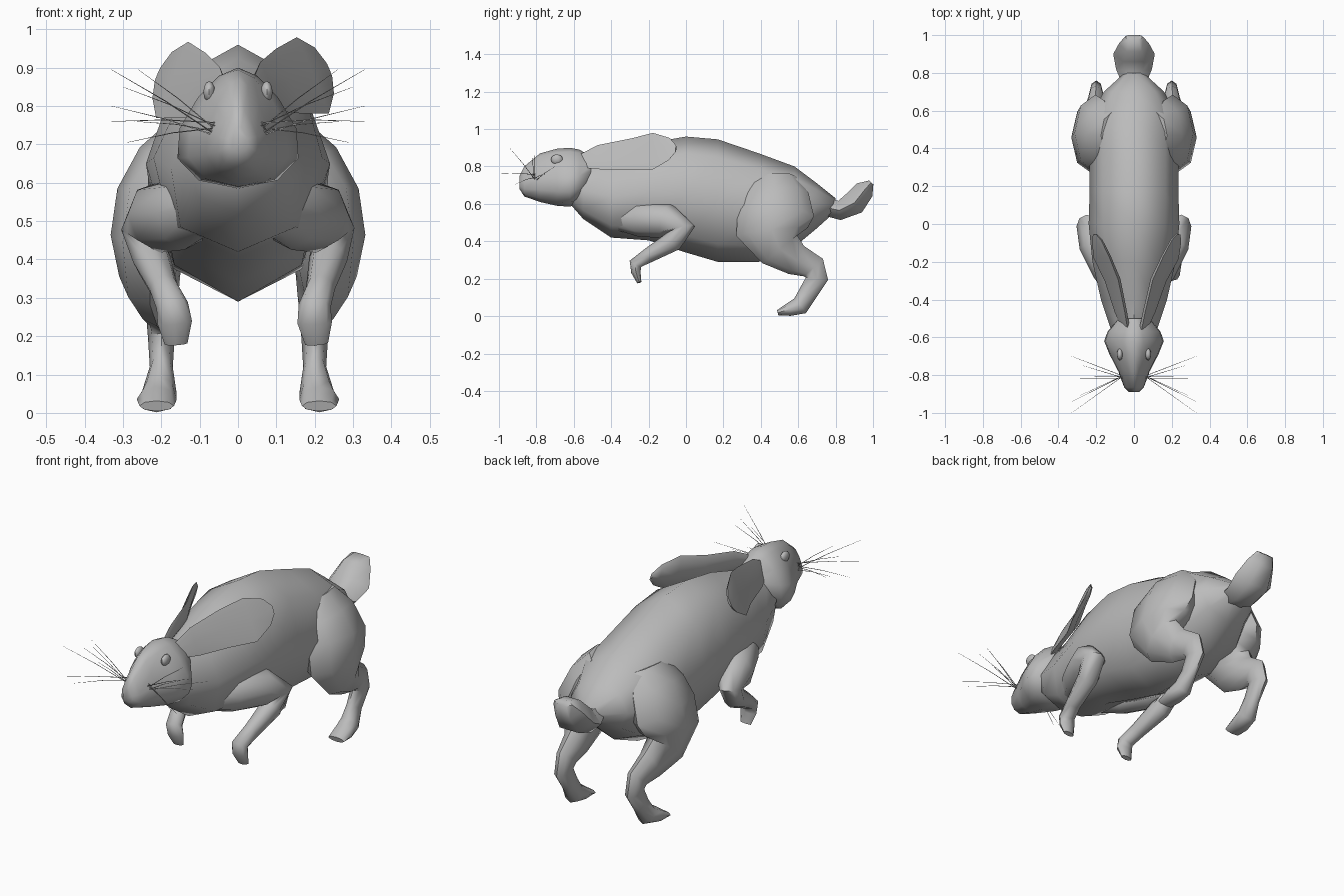
import bpy, bmesh, math
from mathutils import Vector

cube = bpy.data.objects.get("Cube")
if cube:
    bpy.data.objects.remove(cube, do_unlink=True)


def make_material(name, value):
    mat = bpy.data.materials.new(name)
    mat.use_nodes = True
    color = (value, value, value, 1)
    mat.diffuse_color = color
    mat.node_tree.nodes["Principled BSDF"].inputs["Base Color"].default_value = color
    return mat


grey = make_material("plain grey", 0.5)


def finish(name, bm, angle=60):
    bmesh.ops.recalc_face_normals(bm, faces=bm.faces)
    mesh = bpy.data.meshes.new(name)
    bm.to_mesh(mesh)
    bm.free()
    obj = bpy.data.objects.new(name, mesh)
    bpy.context.collection.objects.link(obj)
    mesh.materials.append(grey)
    bpy.ops.object.select_all(action="DESELECT")
    obj.select_set(True)
    bpy.context.view_layer.objects.active = obj
    bpy.ops.object.shade_smooth_by_angle(angle=math.radians(angle))
    return obj


def skin(name, rings):
    """Join rings of points into a closed tube."""
    bm = bmesh.new()
    loops = [[bm.verts.new(p) for p in ring] for ring in rings]
    n = len(loops[0])
    for a, b in zip(loops, loops[1:]):
        for i in range(n):
            j = (i + 1) % n
            bm.faces.new((a[i], a[j], b[j], b[i]))
    bm.faces.new(loops[0])
    bm.faces.new(loops[-1])
    return finish(name, bm)


def slices(name, sections, sides):
    """Upright slices given as y, bottom, top, half width, narrowing of the upper half."""
    rings = []
    for y, low, high, rx, pear in sections:
        ring = []
        for i in range(sides):
            a = 2 * math.pi * i / sides - math.pi / 2
            x = rx * math.cos(a) * (1 - pear * math.sin(a))
            ring.append((x, y, (low + high) / 2 + (high - low) / 2 * math.sin(a)))
        rings.append(ring)
    return skin(name, rings)


def limb(name, path, side=1, sides=8, cup=1.0, roll=0.0):
    """Tube along points given as x, y, z, sideways radius, other radius."""
    pts = [Vector(p[:3]) for p in path]
    rings = []
    for k, p in enumerate(pts):
        t = Vector()
        if k:
            t += (p - pts[k - 1]).normalized()
        if k < len(pts) - 1:
            t += (pts[k + 1] - p).normalized()
        t.normalize()
        u = Vector((1, 0, roll))
        u = (u - t * u.dot(t)).normalized()
        v = t.cross(u)
        ring = []
        for i in range(sides):
            a = 2 * math.pi * i / sides
            c = math.cos(a) * (cup if math.cos(a) > 0.1 else 1)
            q = p + u * c * path[k][3] + v * math.sin(a) * path[k][4]
            ring.append((q.x * side, q.y, q.z))
        rings.append(ring)
    return skin(name, rings)


# Torso and head
slices("body", [
    (-.62, .60, .82, .09, .2), (-.55, .52, .83, .125, .3), (-.40, .42, .86, .175, .3),
    (-.20, .405, .925, .22, .18), (0, .34, .96, .24, .05), (.17, .29, .945, .235, 0),
    (.39, .29, .87, .235, 0), (.58, .37, .80, .225, 0), (.70, .47, .71, .16, 0),
    (.80, .56, .63, .05, 0)], sides=8)
slices("head", [
    (-.89, .68, .75, .025, .4), (-.865, .64, .80, .05, .4), (-.78, .61, .87, .08, .4),
    (-.69, .59, .895, .125, .4), (-.62, .585, .90, .152, .4), (-.57, .615, .89, .135, .4),
    (-.50, .70, .85, .08, .3)], sides=12)

# Tail
limb("tail", [
    (0, .71, .59, .05, .05), (0, .82, .565, .095, .06), (0, .90, .605, .11, .075),
    (0, .955, .675, .08, .062), (0, .99, .715, .05, .018)], sides=6)

# Paired limbs and eyes; the right forearm leans inward
front_leg = [
    (.07, -.40, .53, .05, .06), (.14, -.25, .52, .08, .095), (.205, -.10, .51, .09, .095),
    (.25, -.01, .47, .055, .06), (.235, -.07, .40, .05, .055), (.215, -.20, .325, .038, .04),
    (.20, -.27, .28, .042, .035), (.20, -.268, .235, .045, .025), (.205, -.25, .18, .03, .012)]
hind_leg = [
    (.12, .47, .74, .06, .12), (.16, .475, .65, .105, .18), (.205, .48, .55, .115, .205),
    (.225, .46, .45, .108, .192), (.23, .50, .36, .08, .12), (.21, .59, .30, .055, .085),
    (.20, .68, .26, .04, .07), (.20, .70, .20, .035, .06), (.20, .65, .12, .03, .05),
    (.205, .61, .055, .045, .05), (.212, .55, .035, .052, .035), (.212, .49, .018, .045, .014)]
for label, side, lean in (("left", 1, 0), ("right", -1, .15)):
    limb(label + "_front_leg",
         [(x - lean * max(0, .47 - z), y, z, a, b) for x, y, z, a, b in front_leg], side)
    limb(label + "_hind_leg", hind_leg, side)
    bm = bmesh.new()
    bmesh.ops.create_uvsphere(bm, u_segments=10, v_segments=6, radius=1)
    for v in bm.verts:
        v.co = ((.075 + v.co.x * .016) * side, -.69 + v.co.y * .032, .837 + v.co.z * .028)
    finish(label + "_eye", bm)

# Ears, flattened on the outer face with the lower edge turned out; the left one is higher
ear = [
    (.045, -.59, .825, .025, .03), (.085, -.47, .85, .03, .07), (.135, -.30, .865, .035, .092),
    (.195, -.18, .88, .032, .108), (.225, -.09, .893, .022, .065), (.238, -.055, .895, .01, .02)]
limb("left_ear", ear, 1, cup=.1, roll=.42)
limb("right_ear", [(x * .88, y, z - .012, a, b) for x, y, z, a, b in ear], -1, cup=.1, roll=.42)

# Whiskers
tips = [(.33, -.94, .895), (.26, -.81, .895), (.30, -.82, .85), (.33, -1, .76),
        (.33, -.70, .80), (.27, -.75, .76), (.29, -.91, .705)]
for label, side in (("left", 1), ("right", -1)):
    for i, tip in enumerate(tips):
        root = Vector((.05, -.80 - .008 * (i % 3), .72 + .012 * (i % 4)))
        end = Vector(tip)
        mid = root.lerp(end, .5) + Vector((0, 0, .006))
        limb(f"{label}_whisker_{i + 1}",
             [(*root, .002, .002), (*mid, .0015, .0015), (*end, .0005, .0005)], side, sides=3)
